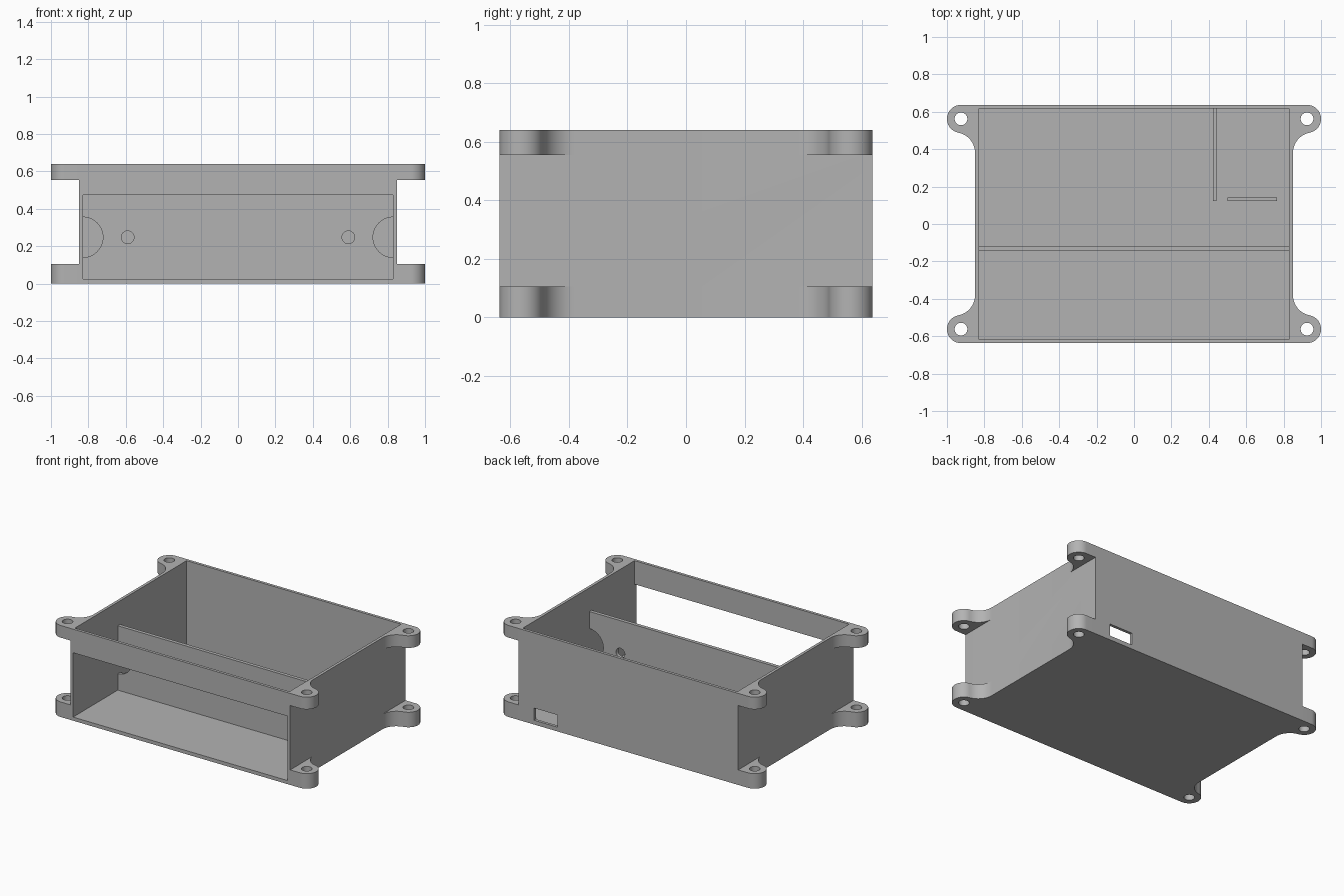
import bpy, bmesh, math
from mathutils import Vector

cube = bpy.data.objects.get("Cube")
if cube:
    bpy.data.objects.remove(cube, do_unlink=True)

# Overall sizes
HX, HY, TOP = 0.85, 0.637, 0.64
WALL, FLOOR, RIM = 0.02, 0.025, 0.475
IX, IY = HX - WALL, HY - WALL
EAR_R, FILLET = 0.075, 0.11
EAR_X, EAR_Y = 0.925, HY - EAR_R

grey = bpy.data.materials.new("plain grey")
grey.use_nodes = True
grey.diffuse_color = (0.45, 0.45, 0.45, 1)
grey.node_tree.nodes["Principled BSDF"].inputs["Base Color"].default_value = grey.diffuse_color


def prism(name, outline, axis, lo, hi):
    """Extrude a 2D outline along z, or along y for outlines given as x, z."""
    place = (lambda a, b, h: (a, b, h)) if axis == "z" else (lambda a, b, h: (a, h, b))
    bm = bmesh.new()
    face = bm.faces.new([bm.verts.new(place(a, b, lo)) for a, b in outline])
    out = bmesh.ops.extrude_face_region(bm, geom=[face])["geom"]
    moved = [v for v in out if isinstance(v, bmesh.types.BMVert)]
    bmesh.ops.translate(bm, verts=moved, vec=place(0, 0, hi - lo))
    bmesh.ops.recalc_face_normals(bm, faces=bm.faces)
    mesh = bpy.data.meshes.new(name)
    bm.to_mesh(mesh)
    bm.free()
    mesh.materials.append(grey)
    obj = bpy.data.objects.new(name, mesh)
    bpy.context.collection.objects.link(obj)
    return obj


def box(name, x0, x1, y0, y1, z0, z1):
    return prism(name, [(x0, y0), (x1, y0), (x1, y1), (x0, y1)], "z", z0, z1)


def arc(cx, cy, r, start, end, steps):
    angles = [start + (end - start) * i / steps for i in range(steps + 1)]
    return [(cx + r * math.cos(a), cy + r * math.sin(a)) for a in angles]


def circle(cx, cy, r, steps=40):
    return arc(cx, cy, r, 0, math.tau, steps)[:-1]


def combine(target, tool, operation):
    """Apply a boolean and remove the tool."""
    mod = target.modifiers.new(operation, "BOOLEAN")
    mod.operation, mod.solver, mod.object = operation, "EXACT", tool
    bpy.context.view_layer.objects.active = target
    bpy.ops.object.modifier_apply(modifier=mod.name)
    bpy.data.objects.remove(tool, do_unlink=True)


# Mounting ear outline: round tip flowing into the side through a concave fillet
fx = HX + FILLET
fy = EAR_Y - math.sqrt((EAR_R + FILLET) ** 2 - (fx - EAR_X) ** 2)
meet = math.atan2(fy - EAR_Y, fx - EAR_X)
ear = [(HX - 0.01, HY)] + arc(EAR_X, EAR_Y, EAR_R, math.pi / 2, meet, 28)
ear += arc(fx, fy, FILLET, meet + math.pi, math.pi, 14)[1:] + [(HX - 0.01, fy)]

# Case: solid block with ears, then hollowed
case = box("case", -HX, HX, -HY, HY, 0, TOP)
for z0, z1 in ((0, 0.105), (0.555, TOP)):
    for sx in (-1, 1):
        for sy in (-1, 1):
            outline = [(sx * x, sy * y) for x, y in ear]
            combine(case, prism("ear", outline, "z", z0, z1), "UNION")
combine(case, box("cavity", -IX, IX, -IY, IY, FLOOR, 1), "DIFFERENCE")
combine(case, box("front_window", -IX, IX, -1, -IY + 0.05, FLOOR, RIM), "DIFFERENCE")
combine(case, box("back_port", 0.55, 0.73, IY - 0.05, 1, 0.03, 0.115), "DIFFERENCE")

# Screw holes through both layers of ears
for sx in (-1, 1):
    for sy in (-1, 1):
        hole = prism("hole", circle(sx * EAR_X, sy * EAR_Y, 0.034), "z", -0.1, 1)
        combine(case, hole, "DIFFERENCE")

# Inner partition with two cable holes and half-round notches at the ends
partition = box("partition", -IX, IX, -0.143, -0.118, FLOOR, RIM)
for x, r in ((-0.59, 0.034), (0.59, 0.034), (-IX, 0.108), (IX, 0.108)):
    combine(partition, prism("cutter", circle(x, 0.248, r), "y", -0.3, 0.1), "DIFFERENCE")

# Low ribs around the board bay
side_rib = box("side_rib", 0.422, 0.44, 0.122, IY, FLOOR, 0.125)
end_rib = box("end_rib", 0.5, 0.765, 0.123, 0.141, FLOOR, 0.125)

# Smooth curved walls, keep edges sharp
for obj in (case, partition):
    bpy.ops.object.select_all(action="DESELECT")
    obj.select_set(True)
    bpy.context.view_layer.objects.active = obj
    bpy.ops.object.shade_smooth_by_angle(angle=math.radians(30))
